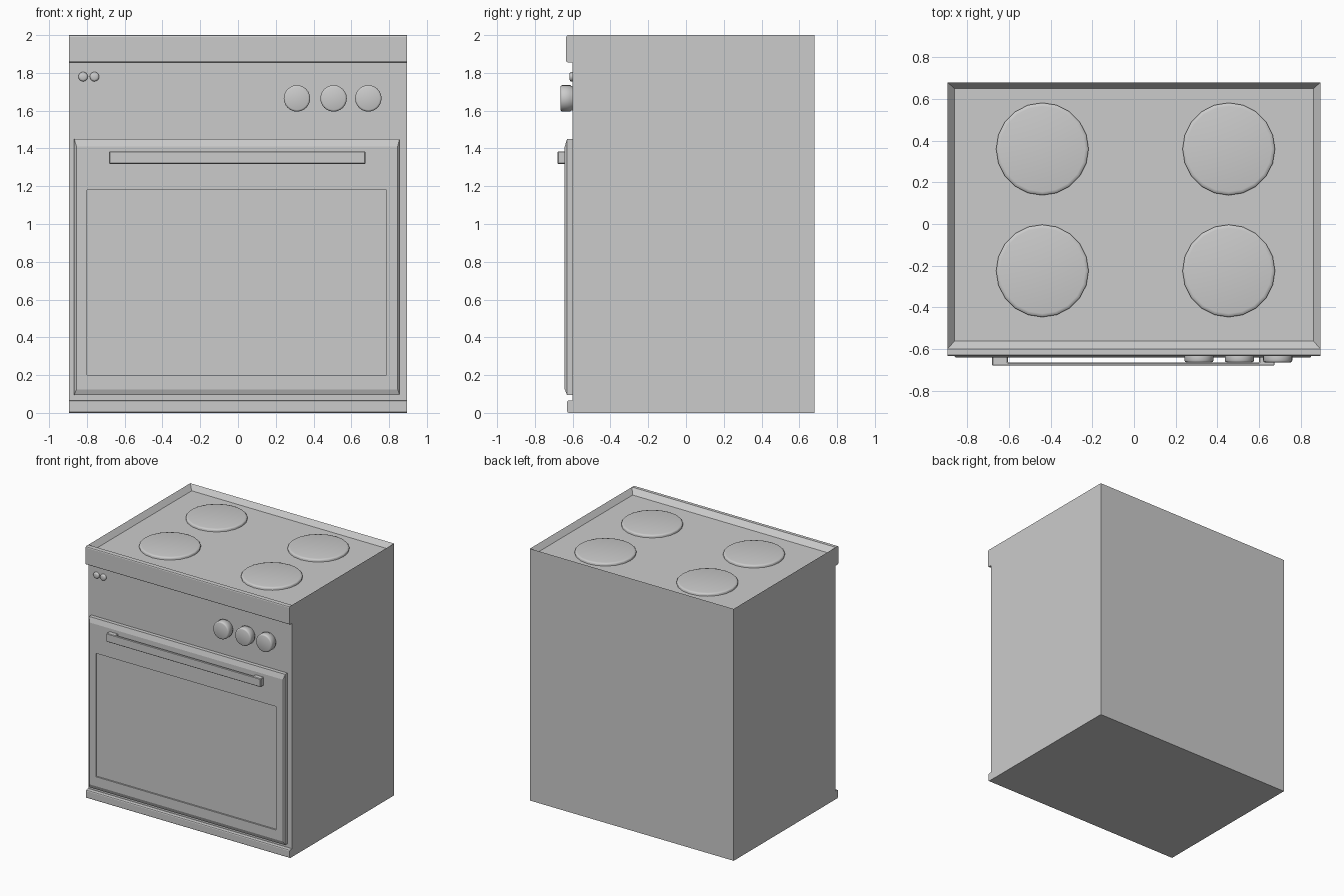
import bpy, bmesh, math
from mathutils import Matrix, Vector

if "Cube" in bpy.data.objects:
    bpy.data.objects.remove(bpy.data.objects["Cube"])


def finish(name, bm, smooth=False):
    bmesh.ops.recalc_face_normals(bm, faces=bm.faces[:])
    me = bpy.data.meshes.new(name)
    bm.to_mesh(me)
    bm.free()
    ob = bpy.data.objects.new(name, me)
    bpy.context.collection.objects.link(ob)
    if smooth:
        bpy.ops.object.select_all(action='DESELECT')
        bpy.context.view_layer.objects.active = ob
        ob.select_set(True)
        bpy.ops.object.shade_smooth_by_angle(angle=math.radians(50))
    return ob


def loft(name, rings, cap_start=True):
    """Join a sequence of four-cornered rings and cap the ends."""
    bm = bmesh.new()
    loops = [[bm.verts.new(p) for p in ring] for ring in rings]
    for a, b in zip(loops, loops[1:]):
        for i in range(4):
            j = (i + 1) % 4
            bm.faces.new((a[i], a[j], b[j], b[i]))
    bm.faces.new(loops[-1])
    bm.faces.new(loops[0][::-1])
    return finish(name, bm)


def flat_ring(x0, x1, y0, y1, z):
    return [(x0, y0, z), (x1, y0, z), (x1, y1, z), (x0, y1, z)]


def front_ring(x0, x1, z0, z1, y):
    return [(x0, y, z0), (x1, y, z0), (x1, y, z1), (x0, y, z1)]


def extrude_x(name, x0, x1, profile):
    """Sweep a (y, z) profile along x."""
    bm = bmesh.new()
    f = bm.faces.new([bm.verts.new((x0, y, z)) for y, z in profile])
    res = bmesh.ops.extrude_face_region(bm, geom=[f])
    vs = [v for v in res['geom'] if isinstance(v, bmesh.types.BMVert)]
    bmesh.ops.translate(bm, verts=vs, vec=(x1 - x0, 0, 0))
    return finish(name, bm)


def lathe(name, centre, profile, sides, facing_front=False):
    """Round part from (radius, height) steps, along z or towards -y."""
    bm = bmesh.new()
    rings = [[bm.verts.new((r * math.cos(2 * math.pi * i / sides),
                            r * math.sin(2 * math.pi * i / sides), h))
              for i in range(sides)] for r, h in profile]
    for a, b in zip(rings, rings[1:]):
        for i in range(sides):
            j = (i + 1) % sides
            bm.faces.new((a[i], a[j], b[j], b[i]))
    bm.faces.new(rings[0][::-1])
    bm.faces.new(rings[-1])
    m = Matrix.Rotation(math.pi / 2, 4, 'X') if facing_front else Matrix()
    bm.transform(Matrix.Translation(Vector(centre)) @ m)
    return finish(name, bm, True)


# Cabinet with sunken hob
loft("cabinet", [flat_ring(-.895, .895, -.6, .68, 0),
                 flat_ring(-.895, .895, -.6, .68, 2),
                 flat_ring(-.862, .862, -.562, .65, 1.96)])

# Rounded front trims
for name, z0, z1, y in (("top_trim", 1.855, 2.0, -.634),
                        ("bottom_trim", 0.0, .066, -.63)):
    c, d = .009, .003
    extrude_x(name, -.895, .895,
              [(-.6, z0), (y + c, z0), (y + d, z0 + d), (y, z0 + c),
               (y, z1 - c), (y + d, z1 - d), (y + c, z1), (-.6, z1)])

# Oven door with sloped border and recessed window
loft("oven_door", [front_ring(-.867, .855, .095, 1.45, -.6),
                   front_ring(-.867, .855, .095, 1.45, -.63),
                   front_ring(-.855, .845, .125, 1.41, -.642),
                   front_ring(-.80, .785, .20, 1.18, -.642),
                   front_ring(-.80, .785, .20, 1.18, -.63)])

# Door handle: bar bridging two posts
bm = bmesh.new()
outline = [(-.682, -.635), (-.682, -.68), (.675, -.68), (.675, -.635),
           (.6, -.635), (.6, -.665), (-.605, -.665), (-.605, -.635)]
f = bm.faces.new([bm.verts.new((x, y, 1.318)) for x, y in outline])
res = bmesh.ops.extrude_face_region(bm, geom=[f])
bmesh.ops.translate(bm, vec=(0, 0, .067),
                    verts=[v for v in res['geom'] if isinstance(v, bmesh.types.BMVert)])
handle = finish("door_handle", bm)
bev = handle.modifiers.new("soft_edges", 'BEVEL')
bev.width = .004
bev.segments = 1

# Hot plates
for i, x in enumerate((-.44, .455)):
    for j, y in enumerate((-.225, .36)):
        lathe(f"hot_plate_{i}{j}", (x, y, 1.955),
              [(.222, 0), (.222, .018), (.218, .023), (.205, .026)], 20)

# Control knobs
for i, x in enumerate((.312, .506, .69)):
    lathe(f"control_knob_{i}", (x, -.595, 1.665),
          [(.064, 0), (.064, .012), (.070, .018), (.070, .06),
           (.067, .067), (.060, .07)], 24, True)

# Indicator lights
for i, x in enumerate((-.82, -.76)):
    lathe(f"indicator_light_{i}", (x, -.595, 1.78),
          [(.025, 0), (.025, .014), (.022, .019), (.014, .022)], 16, True)
